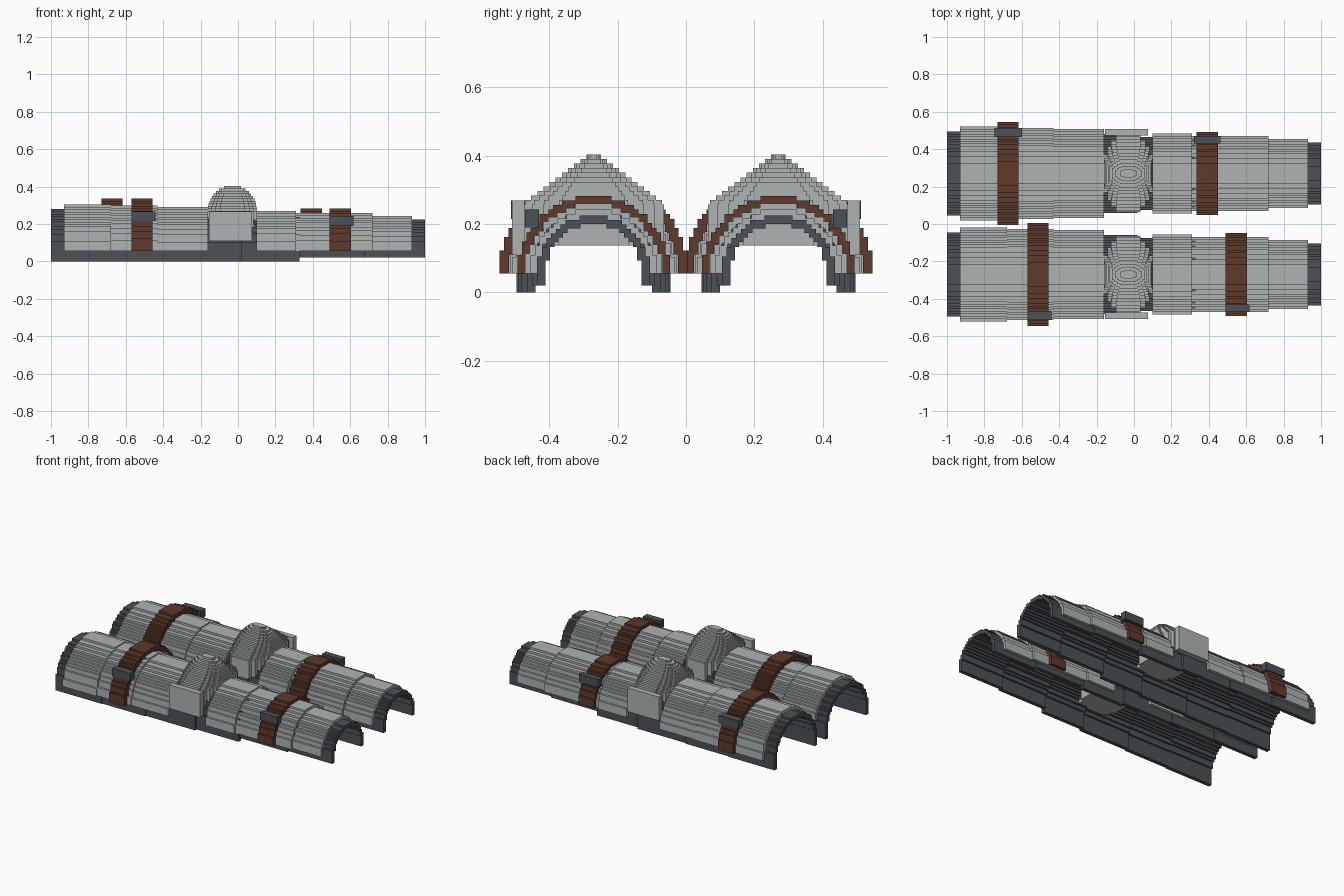
import bpy, bmesh, math

if "Cube" in bpy.data.objects:
    bpy.data.objects.remove(bpy.data.objects["Cube"])

STEP = 0.0133      # height of one stair step
SPRING = 0.055     # height where the arches begin to curve
LEG_Y = 0.27       # distance of each leg from the middle


def material(name, rgb):
    m = bpy.data.materials.new(name)
    m.diffuse_color = (*rgb, 1)
    m.use_nodes = True
    m.node_tree.nodes["Principled BSDF"].inputs["Base Color"].default_value = m.diffuse_color
    return m


STEEL = material("light_steel", (0.42, 0.45, 0.45))
DARK = material("dark_lining", (0.072, 0.082, 0.093))
LEATHER = material("brown_leather", (0.115, 0.042, 0.024))


def finish(name, bm, mat):
    bmesh.ops.recalc_face_normals(bm, faces=bm.faces)
    me = bpy.data.meshes.new(name)
    bm.to_mesh(me)
    bm.free()
    me.materials.append(mat)
    ob = bpy.data.objects.new(name, me)
    bpy.context.collection.objects.link(ob)
    return ob


def extrude_loop(bm, pts, offset):
    """Close a loop of 3D points and extrude it into a solid."""
    n = len(pts)
    a = [bm.verts.new(p) for p in pts]
    b = [bm.verts.new([p[k] + offset[k] for k in range(3)]) for p in pts]
    bm.faces.new(a)
    bm.faces.new(b[::-1])
    for i in range(n):
        j = (i + 1) % n
        bm.faces.new((a[i], b[i], b[j], a[j]))


def stairs(half, top, base):
    """Stepped half-ellipse from the left foot to the right foot."""
    n = 2 * max(1, round(half / STEP))
    w = 2 * half / n
    pts = [(-half, base)]
    for i in range(n):
        y0 = -half + i * w
        r = (y0 + w / 2) / half
        full = top - SPRING
        drop = round(full * (1 - math.sqrt(1 - r * r)) / STEP) * STEP
        z = max(top - drop, base + 0.004)
        pts += [(y0, z), (y0 + w, z)]
    pts.append((half, base))
    clean = []
    for p in pts:
        if not clean or math.dist(p, clean[-1]) > 1e-5:
            clean.append(p)
    return clean


def arch(name, x0, x1, half, top, base, thick, cy, mat):
    """Half-tube with a stepped outside and inside."""
    loop = stairs(half, top, base) + stairs(half - thick, top - thick, base)[::-1]
    bm = bmesh.new()
    extrude_loop(bm, [(x0, cy + y, z) for y, z in loop], (x1 - x0, 0, 0))
    return finish(name, bm, mat)


def box(name, x0, x1, y0, y1, z0, z1, mat):
    y0, y1 = sorted((y0, y1))
    bm = bmesh.new()
    extrude_loop(bm, [(x0, y0, z0), (x1, y0, z0), (x1, y1, z0), (x0, y1, z0)],
                 (0, 0, z1 - z0))
    return finish(name, bm, mat)


def knee_cap(name, cx, cy):
    """Layered dome with notched corners."""
    bm = bmesh.new()
    quarter = [(1, 0.5), (0.85, 0.5), (0.85, 0.72), (0.7, 0.72),
               (0.7, 0.87), (0.5, 0.87), (0.5, 1)]
    plan = []
    for sx, sy, order in ((1, 1, 1), (-1, 1, -1), (-1, -1, 1), (1, -1, -1)):
        plan += [(sx * u, sy * v) for u, v in quarter[::order]]
    layers = 20
    h = (0.403 - 0.137) / layers
    for i in range(layers):
        z = 0.137 + i * h
        zm = z + h * 0.5
        hx = 0.132 * math.sqrt(1 - max(0, (zm - 0.265) / 0.14) ** 2)
        hy = min(0.205, 0.012 + (0.403 - zm) * 1.35)
        extrude_loop(bm, [(cx + u * hx, cy + v * hy, z) for u, v in plan], (0, 0, h))
    return finish(name, bm, STEEL)


# start, end, half width, top height, foot height
LINING = [(-1.0, -0.66, 0.225, 0.28, 0), (-0.66, -0.34, 0.22, 0.272, 0),
          (-0.34, 0.02, 0.212, 0.262, 0), (0.02, 0.33, 0.195, 0.25, 0),
          (0.33, 0.68, 0.18, 0.235, 0.02), (0.68, 1.0, 0.165, 0.225, 0.02)]
PLATES = [(-0.93, -0.68, 0.252, 0.305), (-0.68, -0.43, 0.243, 0.298),
          (-0.43, -0.16, 0.238, 0.29), (0.10, 0.31, 0.214, 0.27),
          (0.31, 0.72, 0.2, 0.26), (0.72, 0.93, 0.185, 0.243)]

for side, tag in ((-1, "front"), (1, "back")):
    cy = side * LEG_Y
    # dark inner lining
    for i, (x0, x1, half, top, base) in enumerate(LINING):
        arch(f"{tag}_lining_{i}", x0, x1, half, top, base, 0.025, cy, DARK)
    # thigh and shin plates
    for i, (x0, x1, half, top) in enumerate(PLATES):
        arch(f"{tag}_plate_{i}", x0, x1, half, top, SPRING, 0.022, cy, STEEL)
    # knee dome and its outer wing
    knee_cap(f"{tag}_knee_cap", -0.03, cy)
    box(f"{tag}_knee_wing", -0.155, 0.075, side * 0.472, side * 0.508,
        0.11, 0.268, STEEL)
    # straps, staggered between the two legs
    thigh_x, shin_x = (-0.57, 0.49) if side < 0 else (-0.73, 0.335)
    arch(f"{tag}_thigh_strap", thigh_x, thigh_x + 0.113, 0.275, 0.335, SPRING,
         0.028, cy, LEATHER)
    arch(f"{tag}_shin_strap", shin_x, shin_x + 0.115, 0.223, 0.282, SPRING,
         0.022, cy, LEATHER)
    # buckles on the outer side
    shift = 0 if side < 0 else -0.015
    box(f"{tag}_thigh_buckle", thigh_x + shift, thigh_x + shift + 0.13 - shift,
        side * 0.464, side * 0.512, 0.215, 0.268, DARK)
    box(f"{tag}_shin_buckle", shin_x + shift, shin_x + shift + 0.127 - shift,
        side * 0.43, side * 0.47, 0.19, 0.243, DARK)
